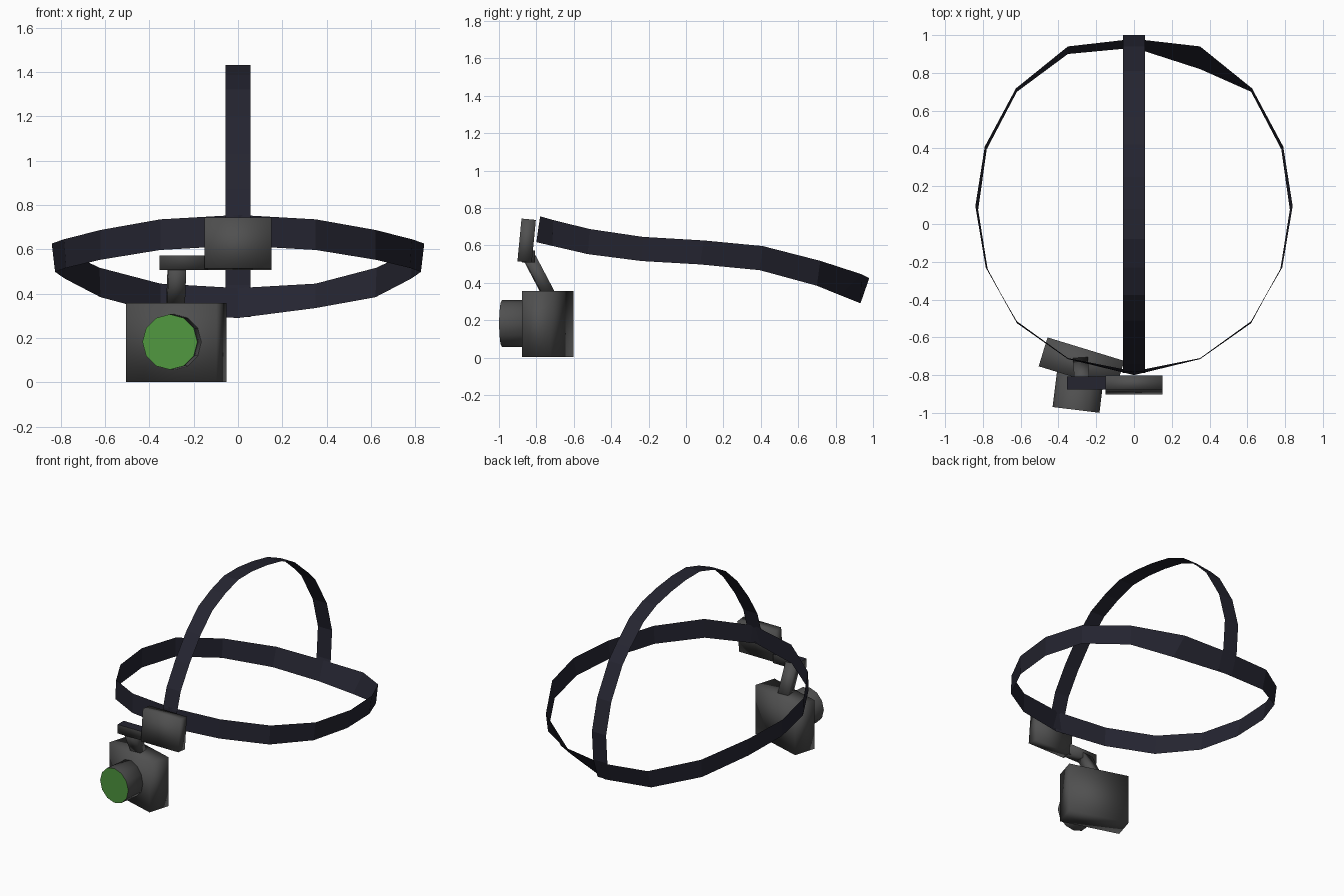
import bpy, bmesh, math
from mathutils import Matrix, Vector

if "Cube" in bpy.data.objects:
    bpy.data.objects.remove(bpy.data.objects["Cube"])


def mat(name, rgb):
    m = bpy.data.materials.new(name)
    m.diffuse_color = (*rgb, 1)
    m.use_nodes = True
    m.node_tree.nodes["Principled BSDF"].inputs["Base Color"].default_value = m.diffuse_color
    return m


NAVY = mat("navy_strap", (0.018, 0.018, 0.03))
GREY = mat("dark_grey", (0.08, 0.08, 0.08))
GREEN = mat("green_glass", (0.08, 0.31, 0.05))


def finish(name, bm, mats, smooth=False):
    me = bpy.data.meshes.new(name)
    for f in bm.faces:
        f.smooth = smooth and f.material_index == 0
    bm.to_mesh(me)
    bm.free()
    for m in mats:
        me.materials.append(m)
    ob = bpy.data.objects.new(name, me)
    bpy.context.collection.objects.link(ob)
    return ob


def ribbon(name, edge_a, edge_b, closed=False):
    """Thin sheet between two edge paths."""
    bm = bmesh.new()
    a = [bm.verts.new(p) for p in edge_a]
    b = [bm.verts.new(p) for p in edge_b]
    n = len(a)
    for i in range(n if closed else n - 1):
        j = (i + 1) % n
        bm.faces.new((a[i], b[i], b[j], a[j]))
    return finish(name, bm, [NAVY])


def box(name, size, loc, rot=None, mats=(GREY,), top_index=0):
    bm = bmesh.new()
    bmesh.ops.create_cube(bm, size=1)
    m = Matrix.Translation(loc) @ (rot or Matrix()) @ Matrix.Diagonal((*size, 1))
    bmesh.ops.transform(bm, matrix=m, verts=bm.verts)
    bm.normal_update()
    for f in bm.faces:
        if f.normal.z > 0.7:
            f.material_index = top_index
    return finish(name, bm, mats, True)


# Head band: half outline from front to back as (x, y, z), mirrored in x
top = [(0, -.78, .755), (.35, -.71, .735), (.62, -.515, .687), (.785, -.23, .645),
       (.84, .095, .626), (.79, .41, .596), (.625, .718, .517), (.35, .94, .445), (0, .98, .425)]
low = [(0, -.80, .617), (.35, -.715, .597), (.62, -.525, .553), (.775, -.238, .516),
       (.825, .075, .498), (.78, .395, .467), (.62, .70, .384), (.35, .90, .312), (0, .933, .29)]


def mirrored(half):
    return half + [(-x, y, z) for x, y, z in half[-2:0:-1]]


low_ring = mirrored(low)
low_ring[7] = (.35, .82, .335)      # pinched lower edge at the back right
ribbon("head_band", mirrored(top), low_ring, closed=True)

# Strap over the top of the head
path = [(-.79, .63), (-.78, .74), (-.74, .87), (-.64, 1.03), (-.51, 1.195), (-.375, 1.32),
        (-.23, 1.385), (-.08, 1.43), (.08, 1.43), (.25, 1.41), (.42, 1.375), (.57, 1.31),
        (.72, 1.18), (.81, 1.09), (.94, .87), (1.0, .65), (.985, .44), (.935, .295)]
ribbon("crown_strap", [(-.057, y, z) for y, z in path], [(.057, y, z) for y, z in path])

# Forehead mount plate and side arm
tilt = Matrix.Rotation(math.radians(-5.5), 4, 'X')
box("mount_plate", (.30, .077, .23), (0, -.852, .625), tilt)
box("side_arm", (.22, .07, .065), (-.245, -.842, .54), None, (GREY, NAVY), 1)

# Slanted link down to the camera
p, q = Vector((-.275, -.835, .53)), Vector((-.282, -.735, .34))
box("camera_link", (.08, .065, (p - q).length), (p + q) / 2,
    (p - q).to_track_quat('Z', 'Y').to_matrix().to_4x4() @ Matrix.Rotation(math.pi, 4, 'Z'))

# Camera body
box("camera_body", (.425, .16, .355), (-.278, -.739, .1795),
    Matrix.Rotation(math.radians(-17), 4, 'Z'))

# Lens barrel with green front glass
bm = bmesh.new()
bmesh.ops.create_cone(bm, cap_ends=True, segments=12, radius1=.125, radius2=.125, depth=.22)
front, back = Vector((-.307, -.984, .182)), Vector((-.28, -.766, .182))
m = Matrix.Translation((front + back) / 2) @ (front - back).to_track_quat('Z', 'Y').to_matrix().to_4x4()
bmesh.ops.transform(bm, matrix=m, verts=bm.verts)
bm.normal_update()
for f in bm.faces:
    f.material_index = 1 if f.normal.y < -.9 and len(f.verts) > 4 else 0
finish("lens", bm, [GREY, GREEN], True)
